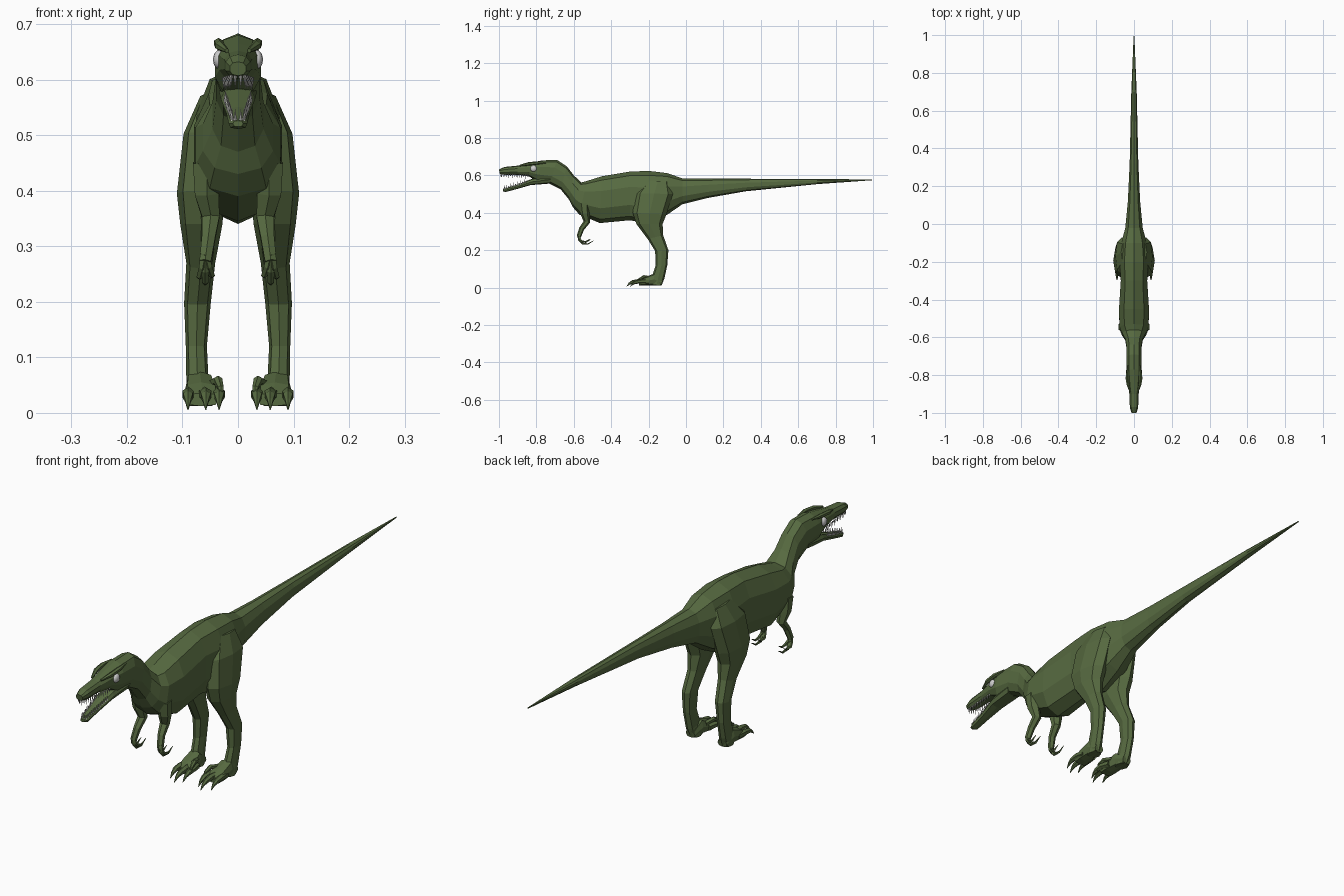
import bpy, bmesh, math
from mathutils import Vector

if "Cube" in bpy.data.objects:
    bpy.data.objects.remove(bpy.data.objects["Cube"])


def material(name, rgb):
    m = bpy.data.materials.new(name)
    m.diffuse_color = (*rgb, 1)
    m.use_nodes = True
    m.node_tree.nodes["Principled BSDF"].inputs["Base Color"].default_value = m.diffuse_color
    return m


GREEN = material("skin green", (0.095, 0.145, 0.052))
IVORY = material("tooth ivory", (0.55, 0.55, 0.52))
WHITE = material("eye white", (0.62, 0.62, 0.62))


def finish(bm, name, mat):
    bmesh.ops.recalc_face_normals(bm, faces=bm.faces)
    me = bpy.data.meshes.new(name)
    bm.to_mesh(me)
    bm.free()
    me.materials.append(mat)
    ob = bpy.data.objects.new(name, me)
    bpy.context.collection.objects.link(ob)
    return ob


def skin_rings(name, rings, mat=GREEN):
    """Bridge a list of equal point rings and cap both ends."""
    bm = bmesh.new()
    vs = [[bm.verts.new(p) for p in r] for r in rings]
    n = len(rings[0])
    for a, b in zip(vs, vs[1:]):
        for i in range(n):
            j = (i + 1) % n
            bm.faces.new((a[i], a[j], b[j], b[i]))
    bm.faces.new(vs[0])
    bm.faces.new(vs[-1])
    return finish(bm, name, mat)


def loft(name, stations, sides=10, power=0.85, mat=GREEN):
    """Station: y, z of one outline edge, y, z of the other, half width, x centre."""
    rings = []
    for ya, za, yb, zb, w, xc in stations:
        a, b = Vector((xc, ya, za)), Vector((xc, yb, zb))
        mid, half = (a + b) / 2, (a - b) / 2
        ring = []
        for i in range(sides):
            t = 2 * math.pi * i / sides
            c, s = math.cos(t), math.sin(t)
            c = math.copysign(abs(c) ** power, c)
            s = math.copysign(abs(s) ** power, s)
            ring.append(mid + half * c + Vector((w * s, 0, 0)))
        rings.append(ring)
    return skin_rings(name, rings, mat)


def tube(name, pts, sides=6):
    """Tapered limb through points x, y, z, radius."""
    rings = []
    for i, p in enumerate(pts):
        d = Vector(pts[min(i + 1, len(pts) - 1)][:3]) - Vector(pts[max(i - 1, 0)][:3])
        u = d.cross(Vector((1, 0, 0))).normalized()
        v = d.cross(u).normalized()
        rings.append([Vector(p[:3]) + p[3] * (u * math.cos(t) + v * math.sin(t))
                      for t in (2 * math.pi * k / sides for k in range(sides))])
    return skin_rings(name, rings)


# Tail, torso, neck and upper head as one continuous form
body = [
    (0.995, .578, 0.995, .574, .002), (0.70, .581, 0.70, .553, .015),
    (0.32, .582, 0.32, .515, .024), (0.12, .582, 0.12, .48, .034),
    (-0.02, .584, -0.02, .445, .048), (-0.10, .612, -0.10, .39, .07),
    (-0.20, .624, -0.20, .34, .08), (-0.30, .62, -0.30, .36, .073),
    (-0.45, .595, -0.46, .345, .083), (-0.53, .57, -0.57, .39, .08),
    (-0.56, .562, -0.605, .43, .066), (-0.60, .60, -0.625, .47, .048),
    (-0.637, .648, -0.67, .525, .041), (-0.69, .683, -0.73, .555, .041),
    (-0.77, .68, -0.80, .57, .043), (-0.84, .665, -0.84, .595, .035),
    (-0.90, .652, -0.90, .603, .026), (-0.97, .645, -0.97, .602, .023),
    (-1.0, .632, -0.995, .607, .015)]
loft("body", [s + (0,) for s in body])

# Lower jaw
jaw = [(-.72, .60, -.73, .556, .034), (-.82, .583, -.83, .548, .031),
       (-.90, .551, -.90, .528, .021), (-.96, .532, -.965, .511, .017),
       (-.978, .526, -.978, .515, .009)]
loft("lower_jaw", [s + (0,) for s in jaw], sides=8, power=0.7)


def teeth(name, y0, y1, z0, z1, w0, w1, length):
    """Rows of pointed teeth along both sides of a jaw, plus the front."""
    bm = bmesh.new()

    def tooth(x, y, z, h):
        r = 0.0035
        base = [bm.verts.new((x + r * math.cos(a), y + r * math.sin(a), z))
                for a in (0, math.pi / 2, math.pi, math.pi * 1.5)]
        tip = bm.verts.new((x, y, z + h))
        bm.faces.new(base)
        for i in range(4):
            bm.faces.new((base[i], base[(i + 1) % 4], tip))

    n = 13
    for i in range(n):
        t = i / (n - 1)
        h = length * (1 if i % 2 else 0.75)
        for s in (-1, 1):
            tooth(s * (w0 + (w1 - w0) * t), y0 + (y1 - y0) * t, z0 + (z1 - z0) * t, h)
    for x in (-0.005, 0.005):
        tooth(x, y0 - 0.004, z0, length)
    finish(bm, name, IVORY)


teeth("upper_teeth", -.985, -.845, .608, .604, .012, .026, -.024)
teeth("lower_teeth", -.968, -.855, .525, .561, .010, .023, .022)

for s, side in ((1, "right"), (-1, "left")):
    # Eye and brow ridge
    bm = bmesh.new()
    bmesh.ops.create_uvsphere(bm, u_segments=12, v_segments=8, radius=1)
    for v in bm.verts:
        v.co = Vector((s * .034 + v.co.x * .011, -.815 + v.co.y * .018, .636 + v.co.z * .017))
    eye = finish(bm, side + "_eye", WHITE)
    eye.data.shade_smooth()
    tube(side + "_brow", [(s * .020, -.89, .652, .004), (s * .033, -.845, .661, .009),
                          (s * .035, -.80, .666, .009), (s * .03, -.75, .668, .004)])

    # Thigh, shin and ankle: front edge, back edge, half width, centre
    leg = [(-.21, .575, -.09, .565, .028, .040), (-.27, .505, -.07, .50, .036, .062),
           (-.285, .40, -.105, .39, .043, .067), (-.265, .34, -.125, .34, .038, .066),
           (-.205, .26, -.122, .28, .026, .067), (-.165, .195, -.094, .20, .024, .073),
           (-.162, .12, -.10, .12, .019, .075), (-.18, .065, -.115, .05, .020, .073),
           (-.185, .013, -.13, .012, .024, .070)]
    loft(side + "_leg", [(a, b, c, d, w, s * x) for a, b, c, d, w, x in leg], sides=8)

    # Foot pad
    foot = [(-.125, .04, -.13, .012, .020, .070), (-.17, .075, -.17, .012, .026, .069),
            (-.22, .055, -.22, .012, .032, .066), (-.25, .036, -.25, .012, .030, .064)]
    loft(side + "_foot", [(a, b, c, d, w, s * x) for a, b, c, d, w, x in foot],
         sides=8, power=0.7)

    # Three clawed toes
    for i, (x0, x1, reach) in enumerate(((.044, .034, -.02), (.064, .058, 0), (.084, .090, -.02))):
        tube(f"{side}_toe_{i + 1}", [
            (s * x0, -.20, .032, .015), (s * x1, -.255 - reach, .034, .012),
            (s * x1, -.285 - reach, .030, .010), (s * x1, -.302 - reach, .022, .006),
            (s * x1, -.318 - reach, .006, .001)])
    # Raised inner claw
    tube(side + "_sickle_claw", [(s * .048, -.19, .05, .010), (s * .036, -.225, .058, .009),
                                 (s * .031, -.25, .045, .006), (s * .030, -.258, .022, .001)])

    # Arm with three hooked fingers
    tube(side + "_arm", [(s * .055, -.545, .45, .030), (s * .056, -.54, .395, .025),
                         (s * .049, -.53, .352, .018), (s * .053, -.558, .315, .014),
                         (s * .059, -.573, .272, .012)])
    for i, (x, f) in enumerate(((.047, .75), (.059, 1), (.069, .8))):
        path = [(-.573, .285, .009), (-.570, .255, .007),
                (-.553, .236, .006), (-.525, .233, .004), (-.495, .250, .001)]
        tube(f"{side}_finger_{i + 1}", [
            (s * (.059 + (x - .059) * min(1, k / 2)), -.573 + (y + .573) * f,
             .285 + (z - .285) * f, r) for k, (y, z, r) in enumerate(path)], sides=5)
